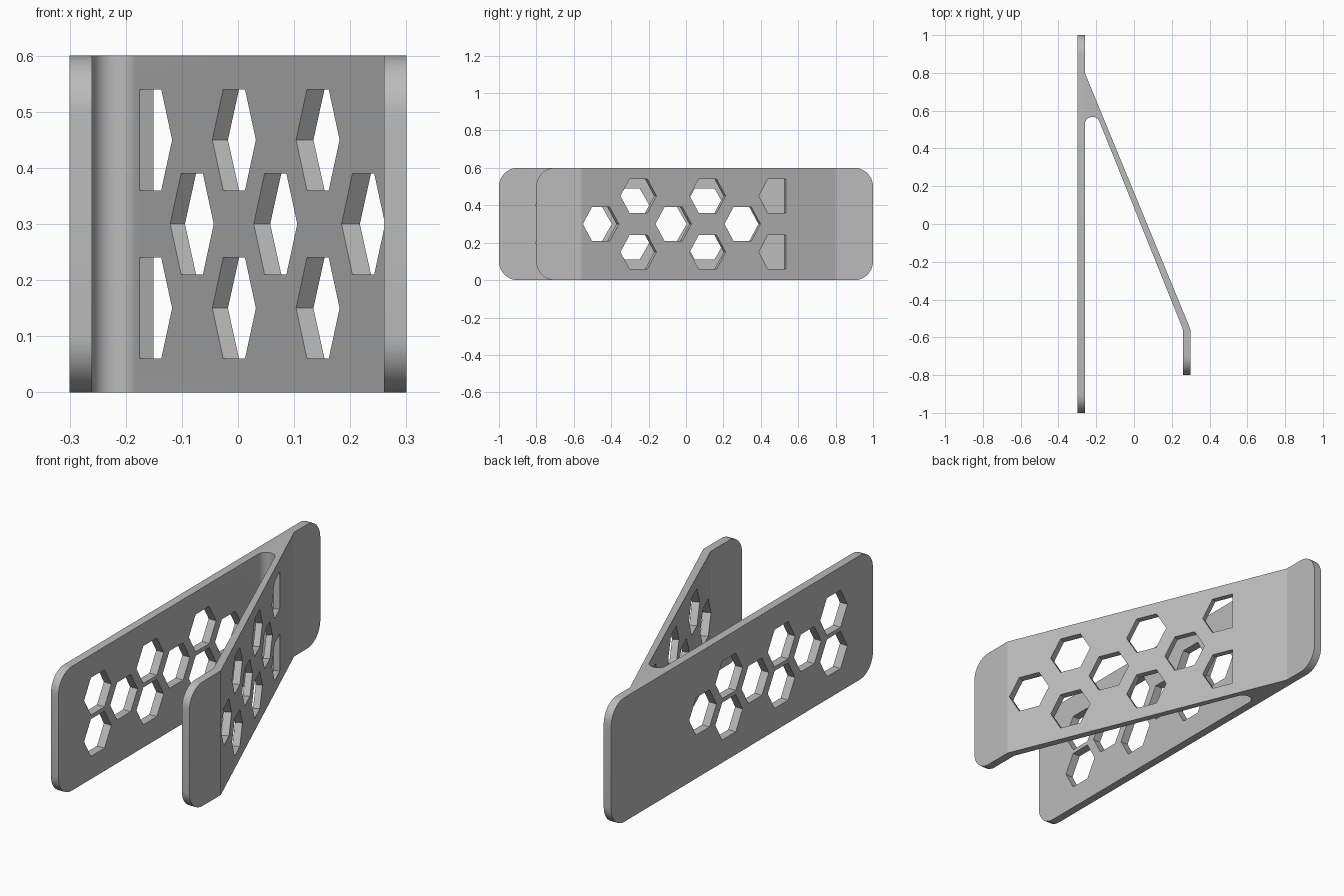
import bpy, bmesh, math
from mathutils import Vector

if "Cube" in bpy.data.objects:
    bpy.data.objects.remove(bpy.data.objects["Cube"])

HEIGHT = 0.6
HEX_R = 0.104

grey = bpy.data.materials.new("mid grey")
grey.diffuse_color = (0.5, 0.5, 0.5, 1)
grey.use_nodes = True
grey.node_tree.nodes["Principled BSDF"].inputs["Base Color"].default_value = grey.diffuse_color


def prism(bm, points, offset):
    """Add a closed prism: a flat outline swept along offset."""
    face = bm.faces.new([bm.verts.new(p) for p in points])
    new = bmesh.ops.extrude_face_region(bm, geom=[face])["geom"]
    bmesh.ops.translate(bm, vec=offset, verts=[g for g in new if isinstance(g, bmesh.types.BMVert)])


def make_object(name, bm):
    bmesh.ops.recalc_face_normals(bm, faces=bm.faces)
    mesh = bpy.data.meshes.new(name)
    bm.to_mesh(mesh)
    bm.free()
    mesh.materials.append(grey)
    obj = bpy.data.objects.new(name, mesh)
    bpy.context.collection.objects.link(obj)
    return obj


# Clip body: straight plate, round-ended slot, sloping arm and end tab
slot_end = [(-0.22 + 0.04 * math.cos(math.radians(a)), 0.527 + 0.04 * math.sin(math.radians(a)))
            for a in [180 - 158 * i / 16 for i in range(17)]]
profile = ([(-0.3, -1), (-0.26, -1)] + slot_end +
           [(0.26, -0.56), (0.26, -0.8), (0.3, -0.8), (0.3, -0.56),
            (-0.26, 0.8), (-0.26, 1), (-0.3, 1)])
bm = bmesh.new()
prism(bm, [(x, y, 0) for x, y in profile], Vector((0, 0, HEIGHT)))

# Round the corners at the three free ends
ends = []
for e in bm.edges:
    a, b = (v.co for v in e.verts)
    if abs(a.y - b.y) < 1e-5 and abs(a.z - b.z) < 1e-5 and \
            min(abs(a.y - y) for y in (-1, -0.8, 1)) < 1e-4:
        ends.append(e)
bmesh.ops.bevel(bm, geom=ends, offset=0.1, segments=10, profile=0.5, affect='EDGES')
body = make_object("clip_body", bm)

# Hexagonal hole cutters
bm = bmesh.new()


def hex_cut(centre, along, normal, start, depth, corners=range(6)):
    pts = []
    for k in corners:
        a = math.radians(60 * k)
        pts.append(centre + normal * start + along * HEX_R * math.cos(a)
                   + Vector((0, 0, HEX_R * math.sin(a))))
    prism(bm, pts, normal * depth)


# Holes through the plate: single and paired columns alternate
for i, y in enumerate((-0.7, -0.5, -0.3, -0.1, 0.1, 0.3)):
    for z in ((0.3,) if i % 2 else (0.2, 0.4)):
        hex_cut(Vector((-0.3, y, z)), Vector((0, 1, 0)), Vector((1, 0, 0)), -0.02, 0.08)

# Holes square to the arm; the top pair is cut short at the slot end
slope = Vector((-0.56, 1.36, 0)).normalized()
normal = Vector((slope.y, -slope.x, 0))
for y, rows in ((0.486, (0.15, 0.45)), (0.302, (0.3,)), (0.116, (0.15, 0.45)),
                (-0.067, (0.3,)), (-0.254, (0.15, 0.45)), (-0.455, (0.3,))):
    x = -0.26 + (0.8 - y) * 0.56 / 1.36
    corners = range(1, 6) if y > 0.4 else range(6)
    for z in rows:
        hex_cut(Vector((x, y, z)), slope, normal, 0.03, -0.09, corners)
cutter = make_object("hole_cutter", bm)
cutter.hide_render = True

# Cut the holes and finish the shading
mod = body.modifiers.new("holes", 'BOOLEAN')
mod.operation = 'DIFFERENCE'
mod.solver = 'EXACT'
mod.object = cutter
bpy.context.view_layer.objects.active = body
body.select_set(True)
bpy.ops.object.modifier_apply(modifier=mod.name)
bpy.data.objects.remove(cutter)
bpy.ops.object.shade_smooth_by_angle(angle=math.radians(20))
